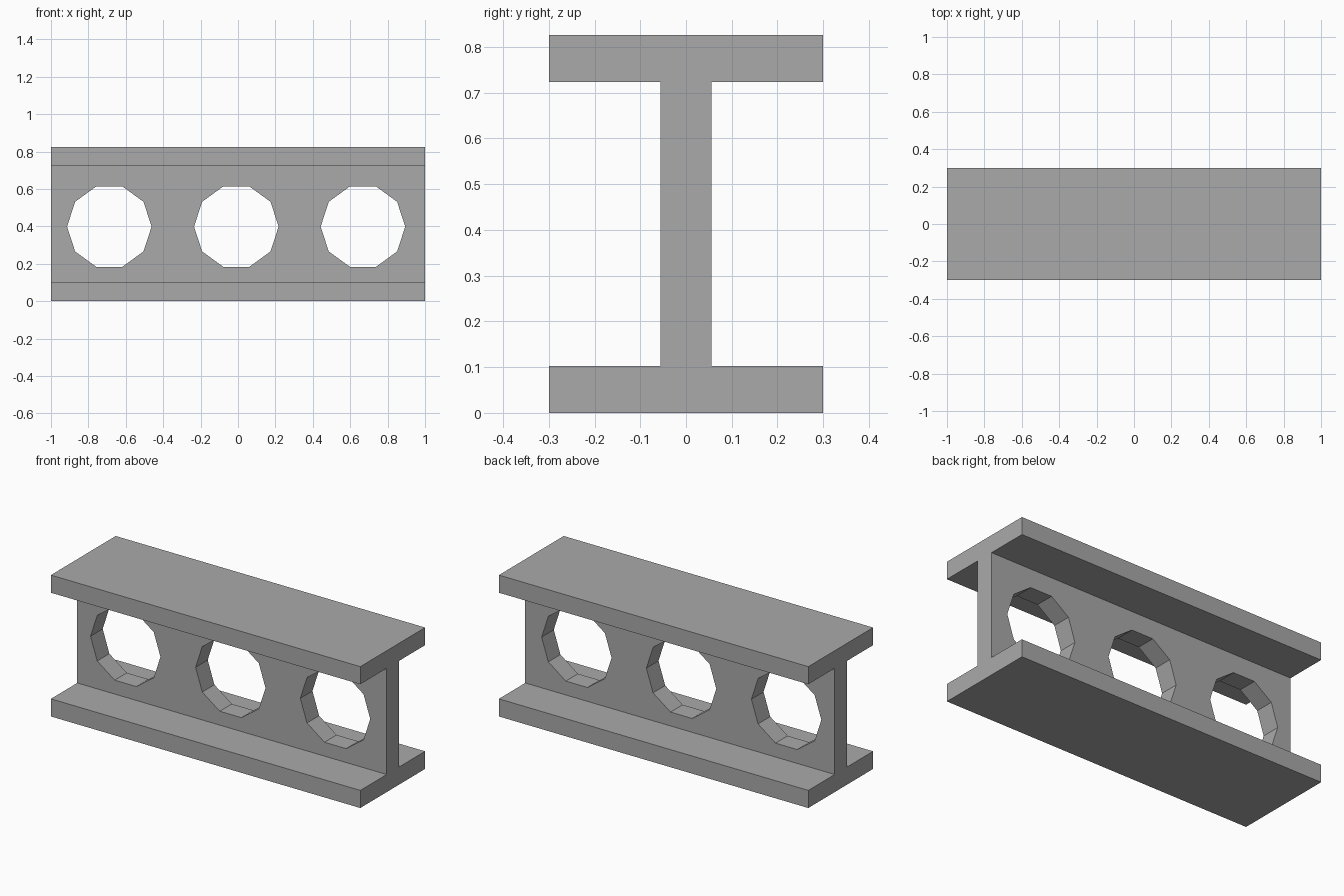
import bpy, bmesh
from math import cos, sin, tau
from mathutils import Vector

if "Cube" in bpy.data.objects:
    bpy.data.objects.remove(bpy.data.objects["Cube"])

LENGTH, HEIGHT = 2.0, 0.826
FLANGE_HALF, WEB_HALF, FLANGE_T = 0.299, 0.056, 0.103
HOLE_R, HOLE_Z, HOLE_SIDES = 0.226, 0.399, 10
HOLE_XS = (-0.688, -0.009, 0.668)


def add_prism(bm, points, direction):
    """Extrude a closed outline along a direction."""
    face = bm.faces.new([bm.verts.new(p) for p in points])
    result = bmesh.ops.extrude_face_region(bm, geom=[face], use_keep_orig=True)
    verts = [v for v in result["geom"] if isinstance(v, bmesh.types.BMVert)]
    bmesh.ops.translate(bm, verts=verts, vec=Vector(direction))


def make_object(name, bm, material):
    bmesh.ops.recalc_face_normals(bm, faces=bm.faces[:])
    mesh = bpy.data.meshes.new(name)
    bm.to_mesh(mesh)
    bm.free()
    mesh.materials.append(material)
    obj = bpy.data.objects.new(name, mesh)
    bpy.context.collection.objects.link(obj)
    return obj


# Dark grey steel
steel = bpy.data.materials.new("dark_steel")
steel.diffuse_color = (0.4, 0.4, 0.4, 1)
steel.use_nodes = True
steel.node_tree.nodes["Principled BSDF"].inputs["Base Color"].default_value = steel.diffuse_color

# I-shaped beam: right half of the section, then its mirror
half = [(FLANGE_HALF, 0), (FLANGE_HALF, FLANGE_T), (WEB_HALF, FLANGE_T),
        (WEB_HALF, HEIGHT - FLANGE_T), (FLANGE_HALF, HEIGHT - FLANGE_T),
        (FLANGE_HALF, HEIGHT)]
section = half + [(-y, z) for y, z in reversed(half)]
bm = bmesh.new()
add_prism(bm, [(-LENGTH / 2, y, z) for y, z in section], (LENGTH, 0, 0))
beam = make_object("i_beam", bm, steel)

# Ten-sided web holes
bm = bmesh.new()
for x in HOLE_XS:
    ring = [(x + HOLE_R * cos(tau * i / HOLE_SIDES), -0.2,
             HOLE_Z + HOLE_R * sin(tau * i / HOLE_SIDES)) for i in range(HOLE_SIDES)]
    add_prism(bm, ring, (0, 0.4, 0))
cutter = make_object("web_hole_cutter", bm, steel)
cutter.hide_render = True
cutter.display_type = 'WIRE'

cut = beam.modifiers.new("web_holes", 'BOOLEAN')
cut.operation = 'DIFFERENCE'
cut.solver = 'EXACT'
cut.object = cutter
